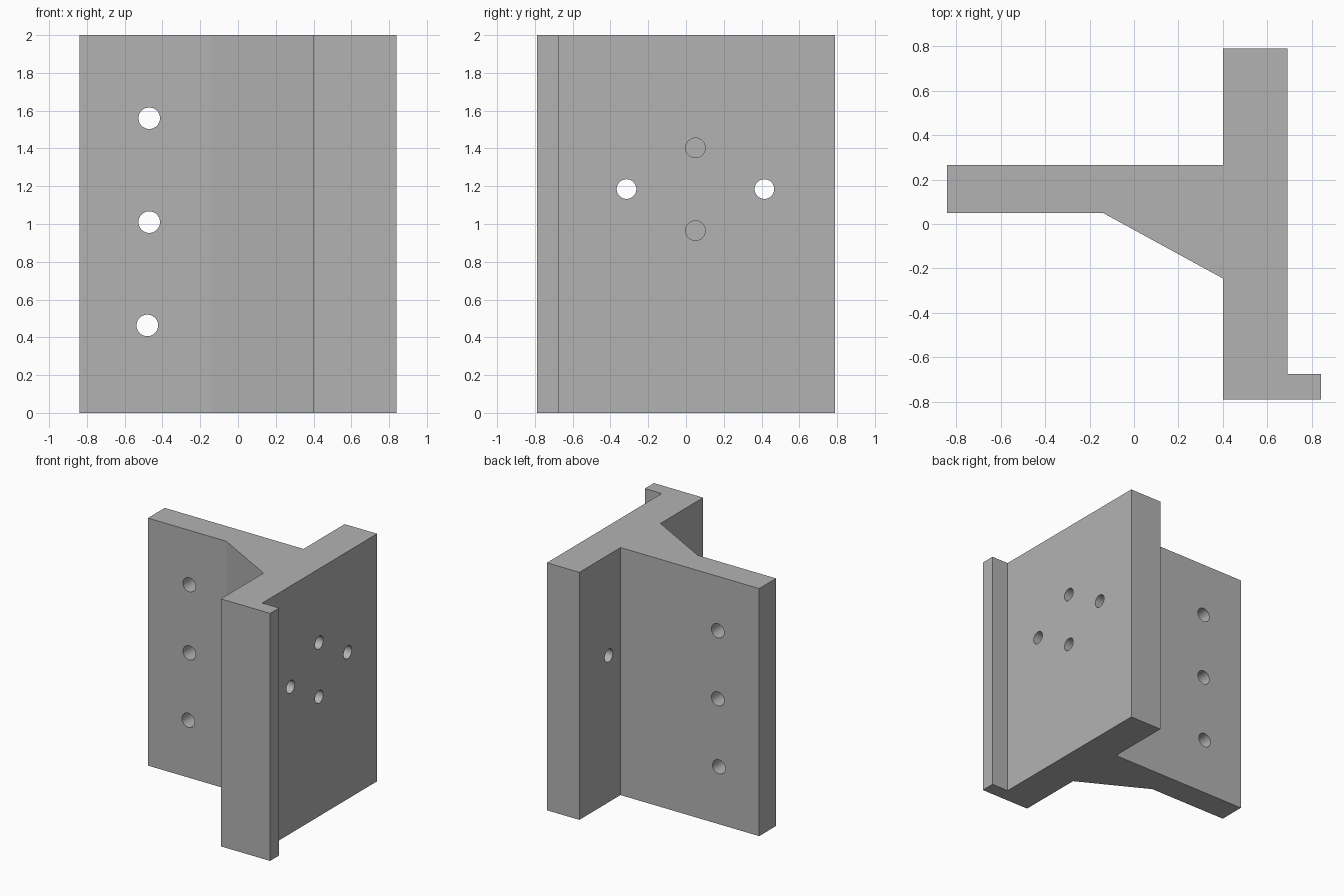
import bpy, bmesh
from math import pi
from mathutils import Matrix, Vector

cube = bpy.data.objects.get("Cube")
if cube:
    bpy.data.objects.remove(cube, do_unlink=True)

grey = bpy.data.materials.new("plain grey")
grey.use_nodes = True
colour = (0.45, 0.45, 0.45, 1)
grey.diffuse_color = colour
grey.node_tree.nodes["Principled BSDF"].inputs["Base Color"].default_value = colour


def make_object(name, bm):
    bmesh.ops.recalc_face_normals(bm, faces=bm.faces)
    mesh = bpy.data.meshes.new(name)
    bm.to_mesh(mesh)
    bm.free()
    mesh.materials.append(grey)
    obj = bpy.data.objects.new(name, mesh)
    bpy.context.collection.objects.link(obj)
    return obj


# Bracket body: plan profile with web, gusset, plate and lip
profile = [(-0.84, 0.05), (-0.14, 0.05), (0.4, -0.245), (0.4, -0.79),
           (0.84, -0.79), (0.84, -0.675), (0.69, -0.675), (0.69, 0.79),
           (0.4, 0.79), (0.4, 0.265), (-0.84, 0.265)]
bm = bmesh.new()
base = bm.faces.new([bm.verts.new((x, y, 0)) for x, y in profile])
top = bmesh.ops.extrude_face_region(bm, geom=[base])["geom"]
bmesh.ops.translate(bm, vec=(0, 0, 2),
                    verts=[v for v in top if isinstance(v, bmesh.types.BMVert)])
bracket = make_object("bracket", bm)

# Hole cutters: all cylinders in one helper mesh
bm = bmesh.new()


def add_hole(centre, radius, depth, axis):
    turn = Matrix.Rotation(pi / 2, 4, axis)
    bmesh.ops.create_cone(bm, cap_ends=True, segments=48, radius1=radius,
                          radius2=radius, depth=depth,
                          matrix=Matrix.Translation(Vector(centre)) @ turn)


# Web holes run front to back
for x, z in [(-0.47, 1.56), (-0.47, 1.01), (-0.48, 0.463)]:
    add_hole((x, 0.16, z), 0.057, 0.4, "X")
# Plate holes: outer pair go through, middle pair stop at the web
for y, z in [(-0.315, 1.185), (0.415, 1.185)]:
    add_hole((0.55, y, z), 0.052, 0.5, "Y")
for z in (1.403, 0.965):
    add_hole((0.55, 0.05, z), 0.052, 0.3, "Y")
cutter = make_object("hole_cutter", bm)
cutter.hide_render = True
cutter.hide_set(True)

cut = bracket.modifiers.new("holes", "BOOLEAN")
cut.operation = "DIFFERENCE"
cut.solver = "EXACT"
cut.object = cutter

# Bake the holes, then smooth their walls
bpy.context.view_layer.objects.active = bracket
bracket.select_set(True)
bpy.ops.object.modifier_apply(modifier=cut.name)
bpy.data.objects.remove(cutter, do_unlink=True)
bpy.ops.object.shade_smooth_by_angle(angle=pi / 6 - 0.1)
